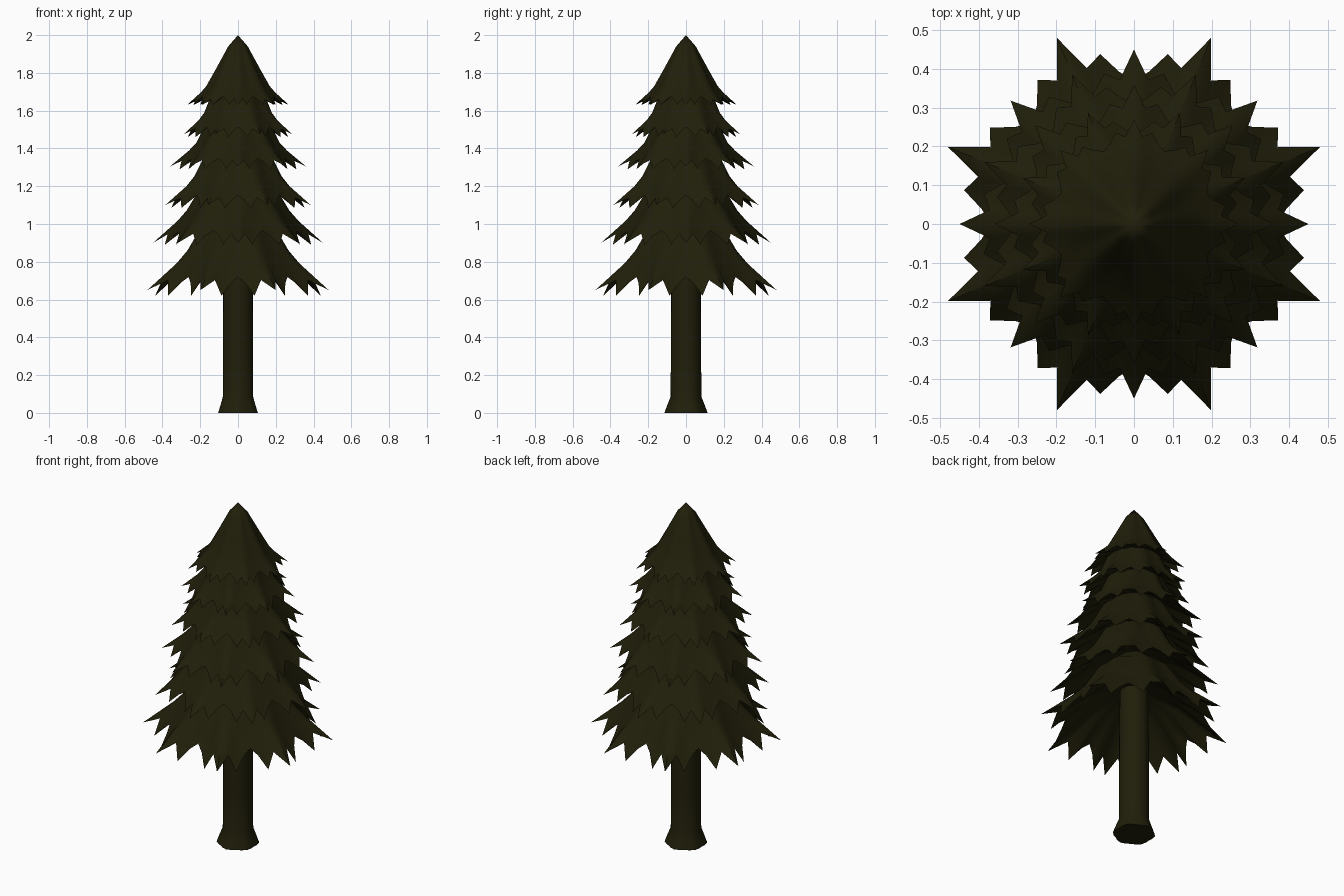
import bpy, bmesh, math

if "Cube" in bpy.data.objects:
    bpy.data.objects.remove(bpy.data.objects["Cube"])

mat = bpy.data.materials.new("dark olive")
mat.diffuse_color = (0.0145, 0.0132, 0.003, 1)
mat.use_nodes = True
mat.node_tree.nodes["Principled BSDF"].inputs["Base Color"].default_value = mat.diffuse_color


def make_object(name, bm, angle):
    bmesh.ops.recalc_face_normals(bm, faces=bm.faces[:])
    me = bpy.data.meshes.new(name)
    bm.to_mesh(me)
    bm.free()
    me.materials.append(mat)
    ob = bpy.data.objects.new(name, me)
    bpy.context.collection.objects.link(ob)
    bpy.ops.object.select_all(action='DESELECT')
    ob.select_set(True)
    bpy.context.view_layer.objects.active = ob
    bpy.ops.object.shade_smooth_by_angle(angle=math.radians(angle))
    return ob


def add_ring(bm, n, fn):
    """fn(i) gives (radius, z) of point i."""
    ring = []
    for i in range(n):
        a = 2 * math.pi * i / n
        r, z = fn(i)
        ring.append(bm.verts.new((r * math.cos(a), r * math.sin(a), z)))
    return ring


def bridge(bm, rings):
    for a, b in zip(rings, rings[1:]):
        n = len(a)
        for i in range(n):
            j = (i + 1) % n
            bm.faces.new((a[i], a[j], b[j], b[i]))


N = 64  # eight lobes, eight hem points in each


def tier(name, body, tip, side, turned, upper):
    """Skirt of eight drooping three-pointed lobes; turned shifts by half a lobe."""
    shift = 4 if turned else 0
    (rb, zb), (rt, zt) = body, tip
    t_side = (side[0] - rb) / (rt - rb)
    droop = zb + (zt - zb) * t_side - side[1]
    reach = {0: 1.0, 1: 0.6, 2: t_side, 3: 0.5, 4: 0.4}
    sag = {0: 0, 1: 0.4, 2: 1.0, 3: 1.05, 4: 1.1}

    def step(i):
        k = (i + shift) % 8
        return min(k, 8 - k)

    def point(i, t):
        z = zb + (zt - zb) * t - droop * sag[step(i)] * t / t_side
        return rb + (rt - rb) * t, z

    def lobed(r, z, amount):
        return lambda i: (r * (1 + amount * math.cos(2 * math.pi * (i + shift) / 8)), z)

    bm = bmesh.new()
    rings = [add_ring(bm, N, lobed(r, z, 0.04)) for r, z in upper]
    rings.append(add_ring(bm, N, lobed(rb, zb, 0.05)))
    rings.append(add_ring(bm, N, lambda i: point(i, 0.33)))
    rings.append(add_ring(bm, N, lambda i: point(i, reach[step(i)])))
    # hollow underside
    rings.append(add_ring(bm, N, lobed(rb * 0.88, zb - 0.045, 0.05)))
    rings.append(add_ring(bm, N, lobed(0.06, zb + 0.02, 0)))
    bridge(bm, rings)
    bm.faces.new(rings[-1])
    apex = bm.verts.new((0, 0, upper[0][1] + 0.06))
    for i in range(N):
        bm.faces.new((apex, rings[0][i], rings[0][(i + 1) % N]))
    make_object(name, bm, 50)


# Foliage tiers, bottom to top: body, tip, side tip, turned
tiers = [
    ((0.27, 0.86), (0.52, 0.65), (0.447, 0.62), True),
    ((0.26, 1.07), (0.45, 0.90), (0.395, 0.89), False),
    ((0.235, 1.25), (0.417, 1.10), (0.36, 1.085), True),
    ((0.21, 1.43), (0.36, 1.305), (0.315, 1.29), False),
    ((0.18, 1.59), (0.31, 1.475), (0.27, 1.46), True),
]
for n, (body, tip, side, turned) in enumerate(tiers):
    rb, zb = body
    tier(f"foliage_tier_{n + 1}", body, tip, side, turned,
         [(0.06, zb + 0.24), (rb * 0.72, zb + 0.13)])

# Crown with the pointed top
tier("foliage_crown", (0.16, 1.73), (0.27, 1.63), (0.24, 1.63), False,
     [(0.05, 1.94), (0.11, 1.825)])

# Trunk with a flared, slightly lumpy root foot
bm = bmesh.new()
profile = [(0.109, 0.0, 0.05), (0.096, 0.04, 0.04), (0.081, 0.085, 0.01),
           (0.08, 0.3, 0), (0.079, 0.62, 0), (0.075, 0.92, 0)]
rings = [add_ring(bm, 24, lambda i, r=r, z=z, k=k:
                  (r * (1 + k * math.cos(2 * math.pi * i / 4 + math.pi)), z))
         for r, z, k in profile]
bridge(bm, rings)
bm.faces.new(rings[0])
bm.faces.new(rings[-1])
make_object("trunk", bm, 40)
